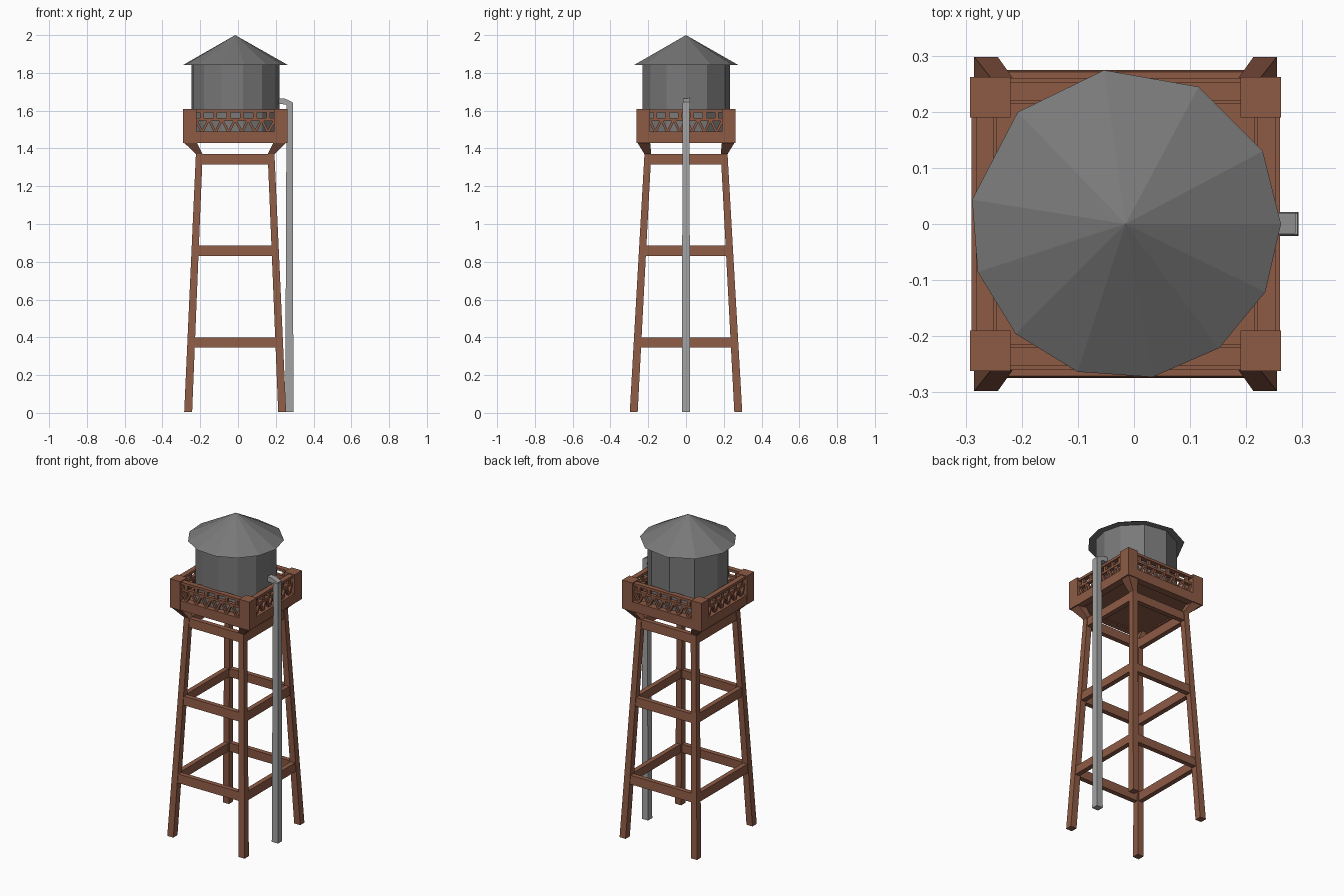
import bpy, bmesh, math
from mathutils import Vector

cube = bpy.data.objects.get("Cube")
if cube:
    bpy.data.objects.remove(cube, do_unlink=True)

CX = -0.015  # tower axis


def material(name, rgb):
    m = bpy.data.materials.new(name)
    m.use_nodes = True
    m.diffuse_color = (*rgb, 1)
    m.node_tree.nodes["Principled BSDF"].inputs["Base Color"].default_value = (*rgb, 1)
    return m


WOOD = material("red brown wood", (0.27, 0.105, 0.06))
STEEL = material("dark grey steel", (0.19, 0.19, 0.19))
PIPE = material("light grey pipe", (0.37, 0.37, 0.37))


def finish(name, bm, mat):
    bmesh.ops.recalc_face_normals(bm, faces=bm.faces)
    mesh = bpy.data.meshes.new(name)
    bm.to_mesh(mesh)
    bm.free()
    mesh.materials.append(mat)
    bpy.context.collection.objects.link(bpy.data.objects.new(name, mesh))


def loft(bm, rings):
    """Join rings of points into a closed solid."""
    rows = [[bm.verts.new(p) for p in ring] for ring in rings]
    n = len(rows[0])
    for a, b in zip(rows, rows[1:]):
        for i in range(n):
            j = (i + 1) % n
            bm.faces.new((a[i], a[j], b[j], b[i]))
    bm.faces.new(rows[0])
    bm.faces.new(rows[-1])


def rect(x0, x1, y0, y1, z):
    return [(x0, y0, z), (x1, y0, z), (x1, y1, z), (x0, y1, z)]


def box(bm, x0, x1, y0, y1, z0, z1):
    loft(bm, [rect(x0, x1, y0, y1, z0), rect(x0, x1, y0, y1, z1)])


def leg_half(z):
    """Outer half widths of the leg frame at a height."""
    t = z / 1.37
    return 0.27 - 0.062 * t, 0.298 - 0.078 * t


# Legs with flared heads, and the corner posts above them
for sx, side in ((-1, "right"), (1, "left")):
    for sy, end in ((-1, "front"), (1, "back")):
        bm = bmesh.new()
        rings = []
        for z, w in ((0.005, 0.042), (0.85, 0.038), (1.37, 0.036)):
            hx, hy = leg_half(z)
            rings.append(rect(CX + sx * hx, CX + sx * (hx - w), sy * hy, sy * (hy - w), z))
        rings.append(rect(CX + sx * 0.275, CX + sx * 0.205, sy * 0.26, sy * 0.19, 1.435))
        loft(bm, rings)
        finish(f"leg_{end}_{side}", bm, WOOD)
        bm = bmesh.new()
        box(bm, CX + sx * 0.277, CX + sx * 0.205, sy * 0.262, sy * 0.19, 1.43, 1.61)
        finish(f"corner_post_{end}_{side}", bm, WOOD)

# Three levels of cross beams that follow the slope of the legs
for level, z in (("lower", 0.345), ("middle", 0.83), ("upper", 1.315)):
    bm = bmesh.new()
    for s in (-1, 1):
        front, sides = [], []
        for h in (z, z + 0.055):
            hx, hy = leg_half(h)
            front.append(rect(CX - hx + 0.03, CX + hx - 0.03, s * (hy - 0.004), s * (hy - 0.034), h))
            sides.append(rect(CX + s * (hx - 0.004), CX + s * (hx - 0.034), -hy + 0.03, hy - 0.03, h))
        loft(bm, front)
        loft(bm, sides)
    finish(f"{level}_cross_beams", bm, WOOD)

# Platform floor
bm = bmesh.new()
box(bm, CX - 0.26, CX + 0.26, -0.245, 0.245, 1.437, 1.465)
finish("platform_floor", bm, WOOD)


def bar(bm, place, a, b, width, d0, d1):
    """Flat bar in the plane of a railing, between (along, z) points."""
    a, b = Vector(a), Vector(b)
    d = (b - a).normalized() * width / 2
    n = Vector((-d.y, d.x))
    corners = (a - n, b - n, b + n, a + n)
    loft(bm, [[place(p.x, depth, p.y) for p in corners] for depth in (d0, d1)])


# Railings: skirt board, two rails, short spindles and zigzag braces
def railing(name, place, span, out):
    bm = bmesh.new()
    bar(bm, place, (-span, 1.46), (span, 1.46), 0.06, out - 0.045, out)
    bar(bm, place, (-span, 1.597), (span, 1.597), 0.016, out - 0.04, out - 0.008)
    bar(bm, place, (-span, 1.553), (span, 1.553), 0.014, out - 0.034, out - 0.012)
    teeth = 6
    step = 2 * span / teeth
    for i in range(teeth):
        x = -span + i * step
        mid = x + step / 2
        bar(bm, place, (x, 1.553), (mid, 1.485), 0.013, out - 0.03, out - 0.014)
        bar(bm, place, (mid, 1.485), (x + step, 1.553), 0.013, out - 0.03, out - 0.014)
        bar(bm, place, (mid, 1.553), (mid, 1.595), 0.02, out - 0.03, out - 0.014)
    finish(name, bm, WOOD)


railing("railing_front", lambda u, d, z: (CX + u, -d, z), 0.21, 0.26)
railing("railing_back", lambda u, d, z: (CX + u, d, z), 0.21, 0.26)
railing("railing_left", lambda u, d, z: (CX + d, u, z), 0.195, 0.275)
railing("railing_right", lambda u, d, z: (CX - d, u, z), 0.195, 0.275)

# Tank and conical roof share uneven facets
ANGLES = [math.radians(a) for a in (0, 28, 62, 98, 134, 171, 198, 225, 252, 280, 307, 334)]


def facet_ring(r, z):
    return [(CX + r * math.cos(a), r * math.sin(a), z) for a in ANGLES]


bm = bmesh.new()
loft(bm, [facet_ring(0.235, 1.45), facet_ring(0.235, 1.85)])
finish("tank", bm, STEEL)

bm = bmesh.new()
rim = [bm.verts.new(p) for p in facet_ring(0.277, 1.843)]
apex = bm.verts.new((CX, 0, 2.0))
for i, v in enumerate(rim):
    bm.faces.new((v, rim[(i + 1) % len(rim)], apex))
bm.faces.new(rim)
finish("roof", bm, STEEL)

# Downpipe with a short spout into the tank
bm = bmesh.new()
loft(bm, [rect(0.25, 0.293, -0.021, 0.021, 0.005), rect(0.257, 0.291, -0.019, 0.019, 1.64)])
finish("downpipe", bm, PIPE)
bm = bmesh.new()
loft(bm, [[(x, -0.017, z), (x, 0.02, z), (x, 0.02, z + 0.03), (x, -0.017, z + 0.03)]
          for x, z in ((0.2, 1.637), (0.25, 1.633), (0.288, 1.615))])
finish("pipe_spout", bm, PIPE)
